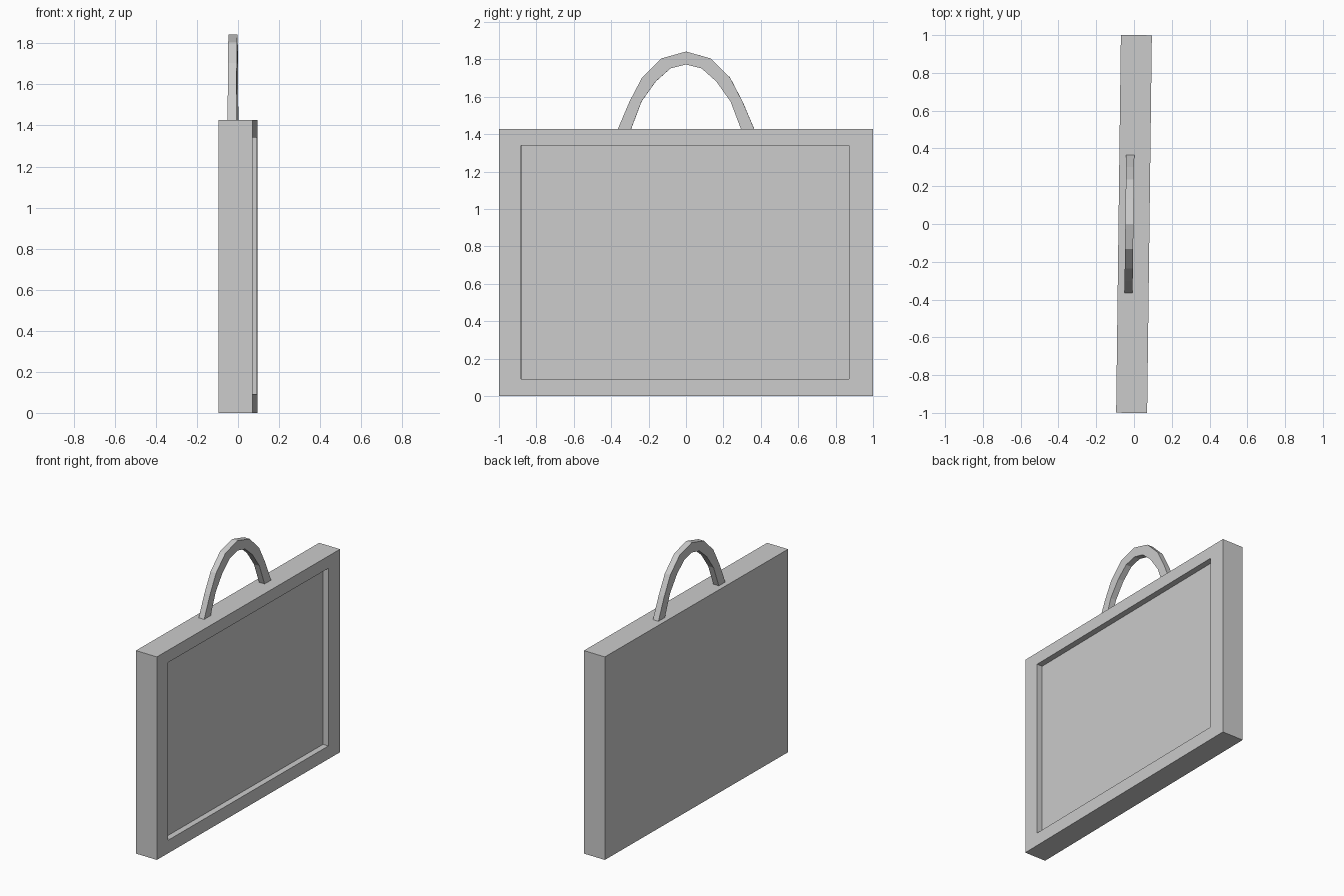
import bpy, bmesh
from mathutils import Matrix

if "Cube" in bpy.data.objects:
    bpy.data.objects.remove(bpy.data.objects["Cube"])

TURN = Matrix.Rotation(-0.0125, 4, 'Z')  # slight turn of the whole model
W, H, T = 1.0, 1.427, 0.082              # half width, height, half thickness


def make_object(name, bm):
    bmesh.ops.recalc_face_normals(bm, faces=bm.faces[:])
    bm.transform(TURN)
    mesh = bpy.data.meshes.new(name)
    bm.to_mesh(mesh)
    bm.free()
    obj = bpy.data.objects.new(name, mesh)
    bpy.context.collection.objects.link(obj)
    return obj


# Slab with a recessed panel on its +x face
bm = bmesh.new()
bmesh.ops.create_cube(bm, size=1, matrix=Matrix.Translation((0, 0, H / 2))
                      @ Matrix.Diagonal((2 * T, 2 * W, H, 1)))
bm.normal_update()
front = max(bm.faces, key=lambda f: f.normal.x)
bmesh.ops.inset_region(bm, faces=[front], thickness=0.1)
for v in front.verts:
    v.co.y = 0.873 if v.co.y > 0 else -0.88
    v.co.z = 1.341 if v.co.z > H / 2 else 0.092
inner = bmesh.ops.inset_region(bm, faces=[front], thickness=0.0)
for v in front.verts:
    v.co.x -= 0.042
make_object("case_body", bm)

# Arched handle: half profiles mirrored across y, then extruded along x
outer = [(0.365, H), (0.302, 1.575), (0.235, 1.703), (0.132, 1.805), (0, 1.842)]
inner = [(0.294, H), (0.238, 1.575), (0.162, 1.682), (0.083, 1.752), (0, 1.773)]


def full(half):
    return half + [(-y, z) for y, z in half[-2::-1]]


bm = bmesh.new()
rings = []
for (yo, zo), (yi, zi) in zip(full(outer), full(inner)):
    rings.append([bm.verts.new(p) for p in (
        (-0.046, yo, zo), (-0.003, yo, zo), (-0.003, yi, zi), (-0.046, yi, zi))])
for a, b in zip(rings, rings[1:]):
    for i in range(4):
        j = (i + 1) % 4
        bm.faces.new((a[i], a[j], b[j], b[i]))
bm.faces.new(rings[0])
bm.faces.new(rings[-1])
make_object("handle", bm)
